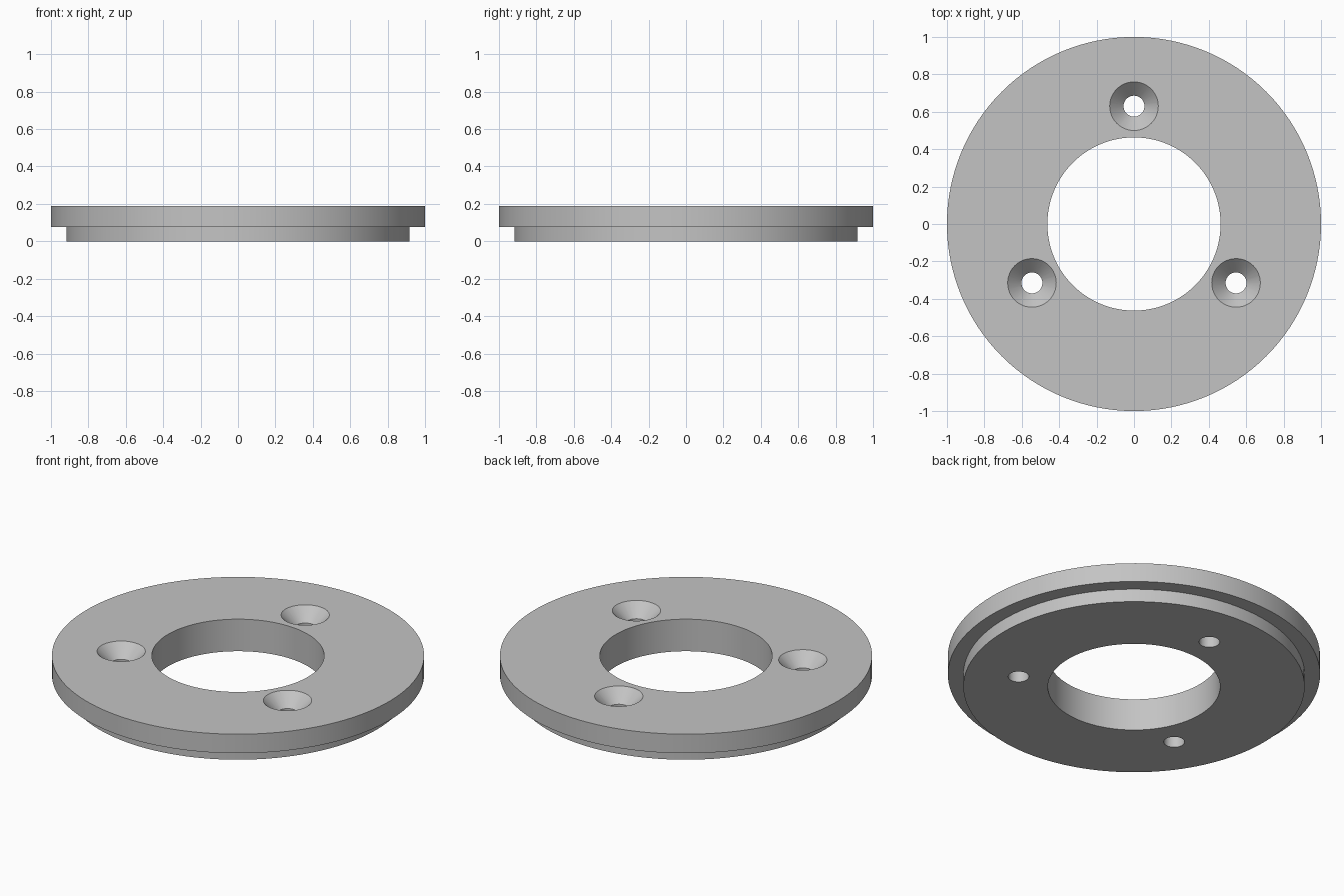
import bpy
import bmesh
from math import sin, cos, pi, radians
from mathutils import Vector

cube = bpy.data.objects.get("Cube")
if cube:
    bpy.data.objects.remove(cube, do_unlink=True)

HEIGHT = 0.19
STEP = 0.077

metal = bpy.data.materials.new("plain_grey")
metal.use_nodes = True
GREY = (0.55, 0.55, 0.55, 1)
metal.diffuse_color = GREY
metal.node_tree.nodes["Principled BSDF"].inputs["Base Color"].default_value = GREY


def lathe(name, profile, steps, centre=(0, 0)):
    """Revolve a closed (radius, z) profile about a vertical axis."""
    bm = bmesh.new()
    verts = [bm.verts.new((r, 0, z)) for r, z in profile]
    edges = [bm.edges.new((verts[i - 1], verts[i])) for i in range(len(verts))]
    bmesh.ops.spin(bm, geom=verts + edges, cent=(0, 0, 0), axis=(0, 0, 1),
                   angle=2 * pi, steps=steps, use_merge=True)
    bmesh.ops.remove_doubles(bm, verts=bm.verts, dist=1e-5)
    # Remove the collapsed seam along the axis
    loose = [e for e in bm.edges if not e.link_faces]
    bmesh.ops.delete(bm, geom=loose, context="EDGES")
    bmesh.ops.recalc_face_normals(bm, faces=bm.faces)
    bmesh.ops.translate(bm, verts=bm.verts, vec=Vector((*centre, 0)))
    mesh = bpy.data.meshes.new(name)
    bm.to_mesh(mesh)
    bm.free()
    mesh.materials.append(metal)
    obj = bpy.data.objects.new(name, mesh)
    bpy.context.collection.objects.link(obj)
    return obj


# Stepped ring with a wide centre bore
ring = lathe("flange_ring", [(0.463, 0), (0.917, 0), (0.917, STEP),
                             (1, STEP), (1, HEIGHT), (0.463, HEIGHT)], 128)
bpy.context.view_layer.objects.active = ring
ring.select_set(True)

# Three countersunk screw holes
SINK, HOLE, OVER = 0.13, 0.056, 0.02
sink_floor = HEIGHT - (SINK - HOLE)
for i in range(3):
    a = radians(90 + 120 * i)
    cutter = lathe("screw_hole_cutter",
                   [(0, -OVER), (HOLE, -OVER), (HOLE, sink_floor),
                    (SINK + OVER, HEIGHT + OVER), (0, HEIGHT + OVER)],
                   48, (0.63 * cos(a), 0.63 * sin(a)))
    cutter.hide_render = True
    cut = ring.modifiers.new("screw_hole", "BOOLEAN")
    cut.operation = "DIFFERENCE"
    cut.solver = "EXACT"
    cut.object = cutter
    bpy.ops.object.modifier_apply(modifier=cut.name)
    bpy.data.objects.remove(cutter, do_unlink=True)

bpy.ops.object.shade_smooth_by_angle(angle=radians(30))
